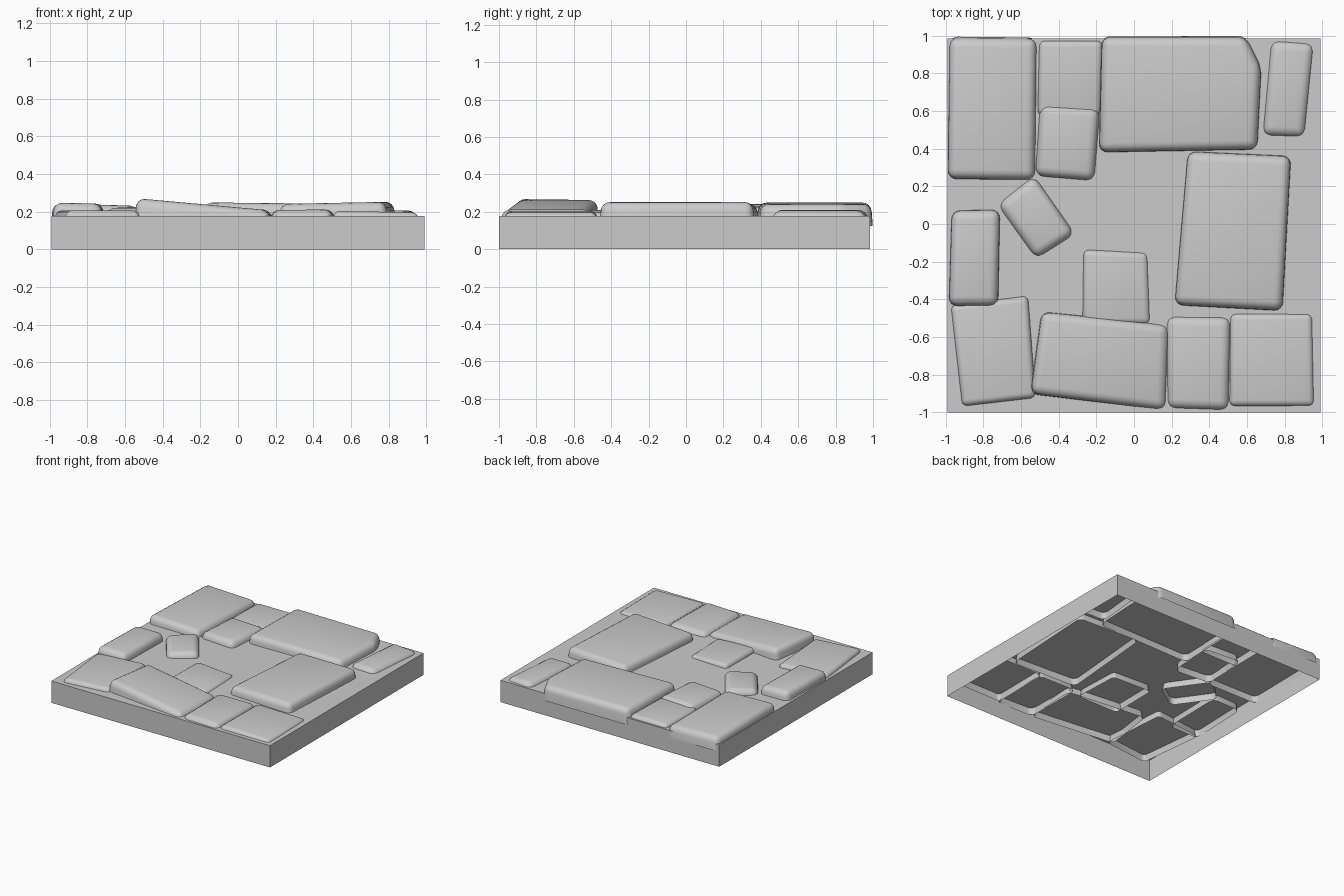
import bpy, bmesh
from mathutils import Vector

cube = bpy.data.objects.get("Cube")
if cube:
    bpy.data.objects.remove(cube, do_unlink=True)

LOW, HIGH = Vector((-0.99, -1.0, 0.0)), Vector((0.99, 0.985, 0.178))
STONE_BOTTOM = 0.125

stone_grey = bpy.data.materials.new("stone grey")
stone_grey.use_nodes = True
stone_grey.diffuse_color = (0.6, 0.6, 0.6, 1)
stone_grey.node_tree.nodes["Principled BSDF"].inputs["Base Color"].default_value = (0.6, 0.6, 0.6, 1)


def add_object(name, bm, open_face_rule):
    """Make an object from a closed mesh, then take off its underside."""
    bmesh.ops.recalc_face_normals(bm, faces=bm.faces)
    bmesh.ops.delete(bm, geom=[f for f in bm.faces if open_face_rule(f)], context='FACES')
    mesh = bpy.data.meshes.new(name)
    bm.to_mesh(mesh)
    bm.free()
    mesh.materials.append(stone_grey)
    obj = bpy.data.objects.new(name, mesh)
    bpy.context.collection.objects.link(obj)
    return obj


def flat_at(level):
    return lambda f: all(abs(v.co.z - level) < 1e-4 for v in f.verts)


def slab():
    bm = bmesh.new()
    bmesh.ops.create_cube(bm, size=1)
    for v in bm.verts:
        v.co = Vector(h if c > 0 else l for c, l, h in zip(v.co, LOW, HIGH))
    return add_object("base_slab", bm, flat_at(LOW.z))


def stone(name, outline, height, slope_x=0.0, slope_y=0.0, soft=0.045):
    """Rounded, slightly flared stone sunk into the slab; the slopes tilt its top."""
    bm = bmesh.new()
    mid = sum((Vector((*p, 0)) for p in outline), Vector()) / len(outline)
    base, top = [], []
    for x, y in outline:
        out = Vector((x, y, 0)) - mid
        foot = mid + out * (1 + 0.012 / out.length)
        base.append(bm.verts.new((foot.x, min(foot.y, 1.0), STONE_BOTTOM)))
        top.append(bm.verts.new((x, y, height + slope_x * out.x + slope_y * out.y)))
    bm.faces.new(base[::-1])
    bm.faces.new(top)
    for i in range(len(base)):
        j = (i + 1) % len(base)
        bm.faces.new((base[i], base[j], top[j], top[i]))
    edges = [e for e in bm.edges if any(v in top for v in e.verts)]
    bmesh.ops.bevel(bm, geom=edges, offset=soft, segments=4, profile=0.5,
                    affect='EDGES', clamp_overlap=True)
    obj = add_object(name, bm, flat_at(STONE_BOTTOM))
    bpy.ops.object.select_all(action='DESELECT')
    obj.select_set(True)
    bpy.context.view_layer.objects.active = obj
    bpy.ops.object.shade_smooth_by_angle(angle=0.7)


slab()

# Back row
stone("back_right_stone", [(-.985, .245), (-.53, .24), (-.52, .98), (-.975, .985)], .231, -.03, -.02)
stone("back_small_stone", [(-.51, .58), (-.18, .58), (-.17, .97), (-.5, .97)], .205, soft=.03)
stone("inner_small_stone", [(-.52, .26), (-.215, .235), (-.185, .61), (-.495, .63)], .226)
stone("back_large_stone", [(-.18, .385), (.65, .4), (.67, .83), (.59, .99), (-.165, .99)], .244, -.01)
stone("back_left_stone", [(.685, .475), (.905, .465), (.955, .955), (.73, .97)], .208, -.03)

# Middle stones
stone("left_large_stone", [(.22, -.425), (.785, -.455), (.83, .355), (.29, .38)], .247, .02)
stone("turned_stone", [(-.52, -.18), (-.32, -.05), (-.53, .25), (-.72, .1)], .222, .03, .03)
stone("right_edge_stone", [(-.98, -.43), (-.725, -.43), (-.715, .07), (-.965, .065)], .245, -.02)
stone("centre_stone", [(-.27, -.53), (.085, -.53), (.07, -.155), (-.265, -.14)], .203, -.05, soft=.03)

# Front row
stone("front_right_stone", [(-.91, -.965), (-.525, -.92), (-.565, -.385), (-.97, -.435)], .206, soft=.03)
stone("front_large_stone", [(-.545, -.9), (.165, -.985), (.18, -.54), (-.485, -.47)], .238, -.09)
stone("front_middle_stone", [(.18, -.975), (.5, -.985), (.51, -.5), (.175, -.495)], .21, .01)
stone("front_left_stone", [(.51, -.965), (.955, -.965), (.945, -.48), (.515, -.48)], .2, -.02, soft=.03)
